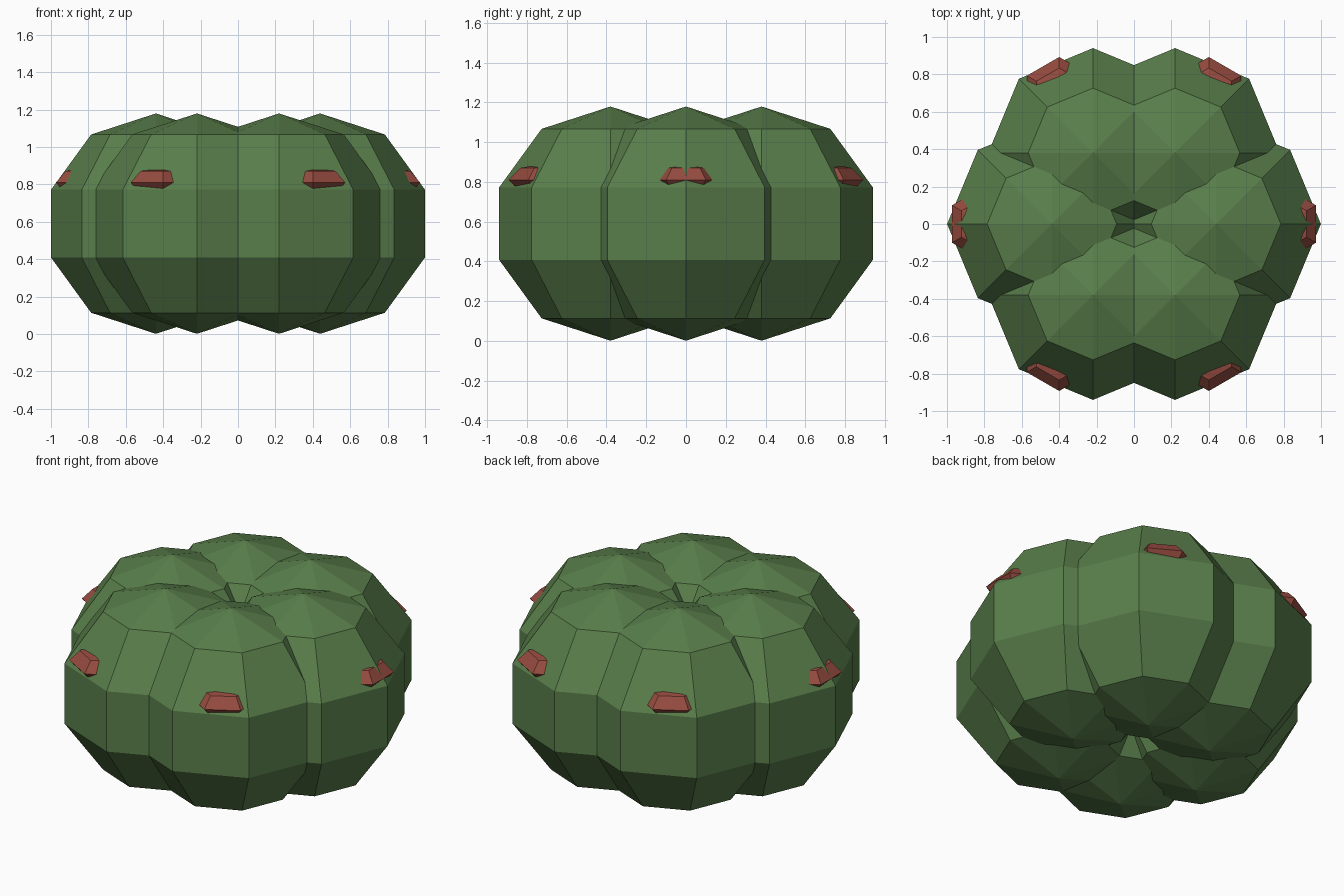
import bpy
from math import cos, sin, radians

if "Cube" in bpy.data.objects:
    bpy.data.objects.remove(bpy.data.objects["Cube"])


def material(name, color):
    mat = bpy.data.materials.new(name)
    mat.diffuse_color = color
    mat.use_nodes = True
    mat.node_tree.nodes["Principled BSDF"].inputs["Base Color"].default_value = mat.diffuse_color
    return mat


def ball(name, angle, dist, z, size, segments, rings, mat):
    # faceted sphere placed on a circle, keeping its own axes unrotated
    a = radians(angle)
    bpy.ops.mesh.primitive_uv_sphere_add(
        segments=segments, ring_count=rings, radius=1,
        location=(dist * cos(a), dist * sin(a), z))
    obj = bpy.context.object
    obj.name = name
    obj.scale = size
    bpy.ops.object.transform_apply(location=False, rotation=False, scale=True)
    obj.data.materials.append(mat)
    return obj


green = material("green", (0.10, 0.21, 0.07, 1))
red = material("red", (0.30, 0.07, 0.05, 1))

for i in range(6):
    # overlapping body lobes
    ball(f"lobe_{i + 1}", i * 60, 0.439, 0.59, (0.589, 0.589, 0.589), 8, 5, green)
    # flattened bud half sunk into each lobe
    ball(f"bud_{i + 1}", i * 60, 0.80, 0.81, (0.20, 0.20, 0.085), 6, 4, red)
